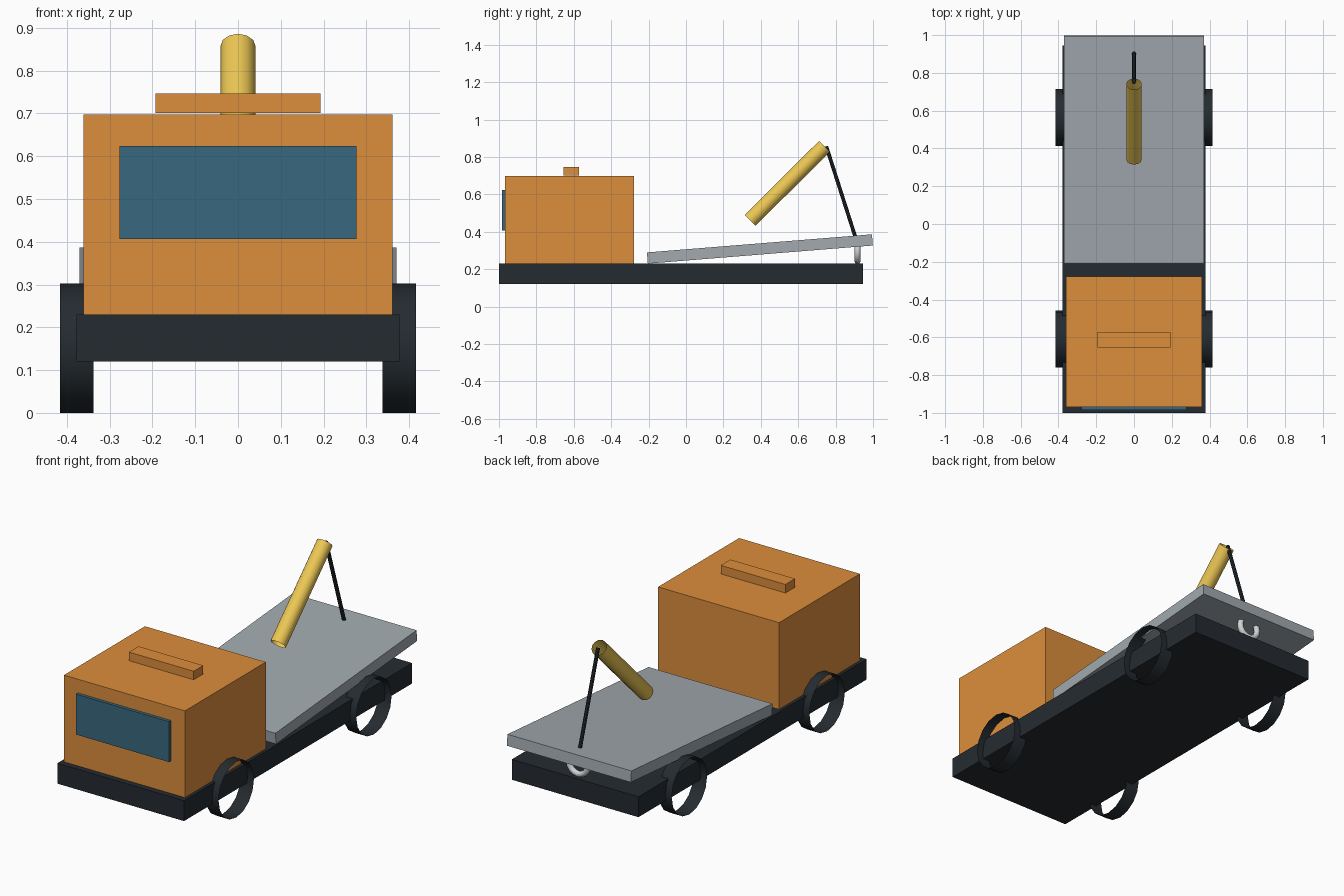
import bpy, math
from mathutils import Vector

if "Cube" in bpy.data.objects:
    bpy.data.objects.remove(bpy.data.objects["Cube"])


def material(name, rgb):
    m = bpy.data.materials.new(name)
    m.diffuse_color = (*rgb, 1)
    m.use_nodes = True
    m.node_tree.nodes["Principled BSDF"].inputs["Base Color"].default_value = m.diffuse_color
    return m


ORANGE = material("orange_paint", (0.72, 0.27, 0.045))
DARK = material("dark_metal", (0.018, 0.024, 0.030))
GLASS = material("blue_glass", (0.04, 0.14, 0.21))
YELLOW = material("yellow_paint", (0.85, 0.58, 0.09))
STEEL = material("bed_grey", (0.36, 0.40, 0.43))
CHROME = material("pale_metal", (0.65, 0.66, 0.68))


def finish(name, mat):
    ob = bpy.context.object
    ob.name = name
    ob.data.materials.append(mat)
    return ob


def box(name, size, centre, mat, tilt=0):
    bpy.ops.mesh.primitive_cube_add(size=1, location=centre)
    ob = finish(name, mat)
    ob.scale = size
    ob.rotation_euler.x = tilt
    return ob


def tube(name, a, b, radius, sides, mat):
    # open-ended cylinder running from a to b
    a, b = Vector(a), Vector(b)
    bpy.ops.mesh.primitive_cylinder_add(
        vertices=sides, radius=radius, depth=(b - a).length,
        end_fill_type='NOTHING', location=(a + b) / 2,
        rotation=(b - a).to_track_quat('Z', 'Y').to_euler())
    bpy.ops.object.shade_smooth_by_angle(angle=math.radians(40))
    return finish(name, mat)


# Chassis, cab, windscreen and roof light bar
box("chassis", (0.756, 1.945, 0.11), (0, -0.0275, 0.175), DARK)
box("cab", (0.722, 0.69, 0.468), (0, -0.623, 0.464), ORANGE)
box("windscreen", (0.555, 0.022, 0.218), (0, -0.974, 0.515), GLASS)
box("light_bar", (0.386, 0.082, 0.046), (0, -0.613, 0.724), ORANGE)

# Tilted flat bed
box("bed", (0.74, 1.207, 0.06), (0, 0.395, 0.308), STEEL, math.radians(4.6))

# Wheels: open rings on both sides
for end, y in (("front", -0.609), ("rear", 0.565)):
    for side, s in (("left", -1), ("right", 1)):
        tube(f"{end}_{side}_wheel", (s * 0.338, y, 0.151), (s * 0.416, y, 0.151),
             0.151, 16, DARK)

# Crane boom, cable and hook ring
tube("boom", (0, 0.343, 0.461), (0, 0.741, 0.857), 0.041, 12, YELLOW)
tube("cable", (0, 0.750, 0.857), (0, 0.911, 0.355), 0.010, 8, DARK)
bpy.ops.mesh.primitive_torus_add(
    major_radius=0.056, minor_radius=0.016, major_segments=16, minor_segments=8,
    location=(0, 0.917, 0.298), rotation=(math.pi / 2, 0, 0))
bpy.ops.object.shade_smooth_by_angle(angle=math.radians(60))
finish("hook_ring", CHROME)
